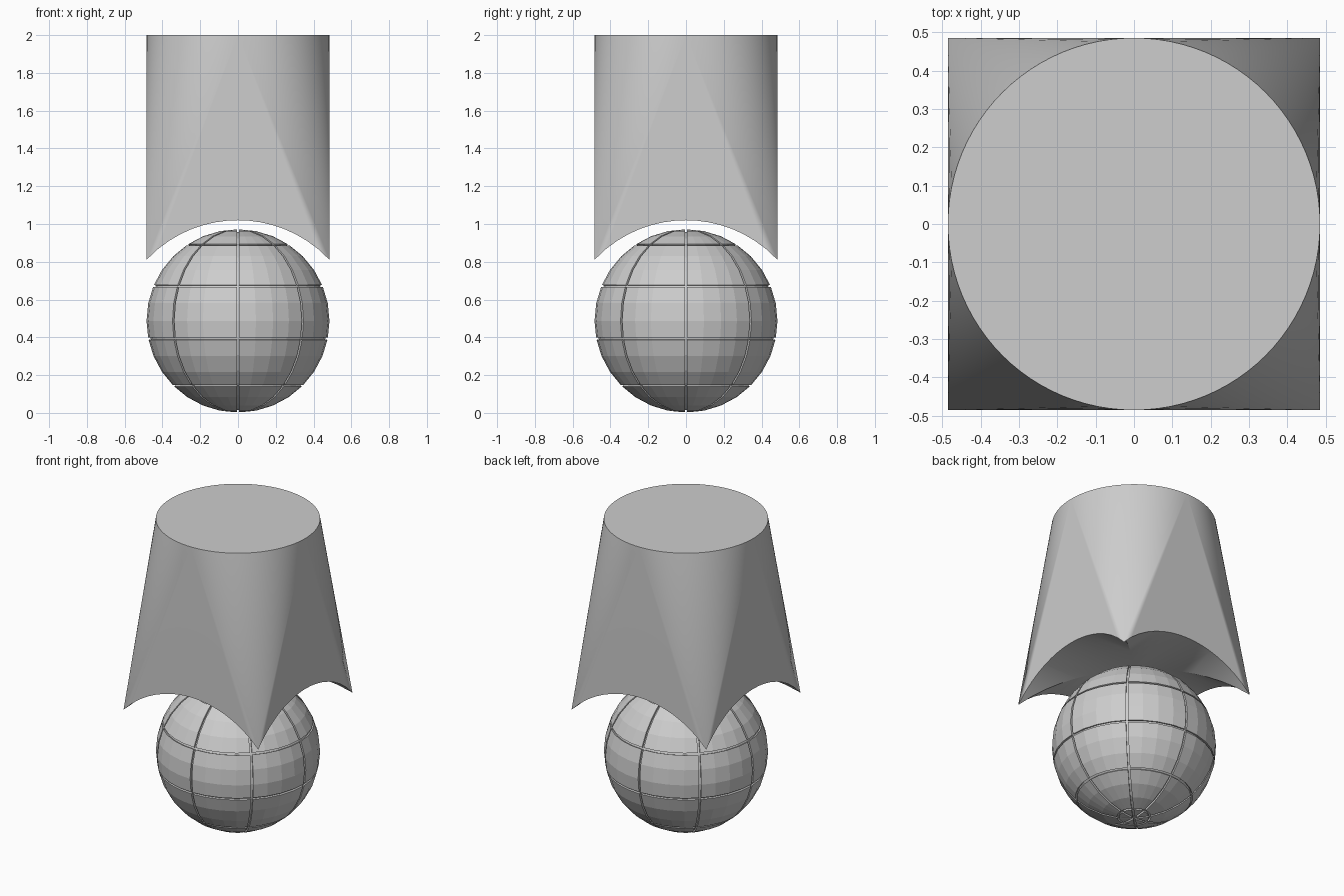
import bpy, bmesh, math
from mathutils import Vector

if "Cube" in bpy.data.objects:
    bpy.data.objects.remove(bpy.data.objects["Cube"])

R = 0.485                 # ball radius, and half width of the square foot
TOP = 2.0
ARC_R, ARC_Z = 0.665, 0.355   # arch radius and centre height

grey = bpy.data.materials.new("light grey")
grey.diffuse_color = (0.61, 0.61, 0.61, 1)
grey.use_nodes = True
grey.node_tree.nodes["Principled BSDF"].inputs["Base Color"].default_value = grey.diffuse_color


def finish(bm, name):
    bmesh.ops.remove_doubles(bm, verts=bm.verts, dist=1e-5)
    bmesh.ops.recalc_face_normals(bm, faces=bm.faces)
    mesh = bpy.data.meshes.new(name)
    bm.to_mesh(mesh)
    bm.free()
    mesh.materials.append(grey)
    obj = bpy.data.objects.new(name, mesh)
    bpy.context.collection.objects.link(obj)
    return obj


# Ball: faceted sphere with grooves cut along every 45 degree meridian and five rings
bm = bmesh.new()
bmesh.ops.create_uvsphere(bm, u_segments=32, v_segments=16, radius=R)
ring_heights = [R * math.sin(math.radians(a)) for a in (56.25, 22.5, -11.25, -45, -78.75)]


def is_groove(edge):
    a, b = (v.co for v in edge.verts)
    if abs(a.z - b.z) < 1e-4:
        return any(abs(a.z - h) < 1e-3 for h in ring_heights)
    wide = max((a, b), key=lambda p: p.xy.length)
    turn = math.degrees(math.atan2(wide.y, wide.x)) / 45
    return abs(turn - round(turn)) < 0.01


edges = [e for e in bm.edges if is_groove(e)]
cut = bmesh.ops.bevel(bm, geom=edges, offset=0.006, offset_type='OFFSET', segments=1,
                      profile=0.5, affect='EDGES', clamp_overlap=False)
ext = bmesh.ops.extrude_face_region(bm, geom=cut["faces"])
for v in [g for g in ext["geom"] if isinstance(g, bmesh.types.BMVert)]:
    v.co *= 0.975
bmesh.ops.delete(bm, geom=[f for f in cut["faces"] if f.is_valid], context='FACES')
bmesh.ops.translate(bm, verts=bm.verts, vec=(0, 0, R + 0.002))
finish(bm, "grooved_ball")

# Column: round top blending to a square foot, hollowed below by two crossing arches
bm = bmesh.new()
ARCH, ARC = 16, 24


def arch_z(x):
    return ARC_Z + math.sqrt(ARC_R ** 2 - x * x)


def face(points, quarter):
    c, s = [(1, 0), (0, 1), (-1, 0), (0, -1)][quarter]
    bm.faces.new([bm.verts.new((c * x - s * y, s * x + c * y, z)) for x, y, z in points])


for q in range(4):
    apex = (0, -R, TOP)
    xs = [-R + 2 * R * i / ARCH for i in range(ARCH + 1)]
    for x0, x1 in zip(xs, xs[1:]):
        p0, p1 = (x0, -R, arch_z(x0)), (x1, -R, arch_z(x1))
        face([p0, p1, apex], q)                       # flat side
        d0, d1 = (x0, -abs(x0), p0[2]), (x1, -abs(x1), p1[2])
        strip = [p0, p1, d1, d0]                      # vault underside
        if abs(abs(x0) - R) < 1e-6:
            strip = [p0, p1, d1]
        elif abs(abs(x1) - R) < 1e-6:
            strip = [p0, p1, d0]
        face(strip, q)
    corner = (R, -R, arch_z(R))
    arc = [(R * math.sin(t), -R * math.cos(t), TOP)
           for t in (math.pi / 2 * i / ARC for i in range(ARC + 1))]
    for a, b in zip(arc, arc[1:]):                    # cone at the corner
        face([corner, b, a], q)
rim = [(R * math.cos(t), R * math.sin(t), TOP)
       for t in (math.tau * i / (4 * ARC) for i in range(4 * ARC))]
face(rim, 0)
column = finish(bm, "vaulted_column")

bpy.ops.object.select_all(action='DESELECT')
column.select_set(True)
bpy.context.view_layer.objects.active = column
bpy.ops.object.shade_smooth_by_angle(angle=math.radians(20))
